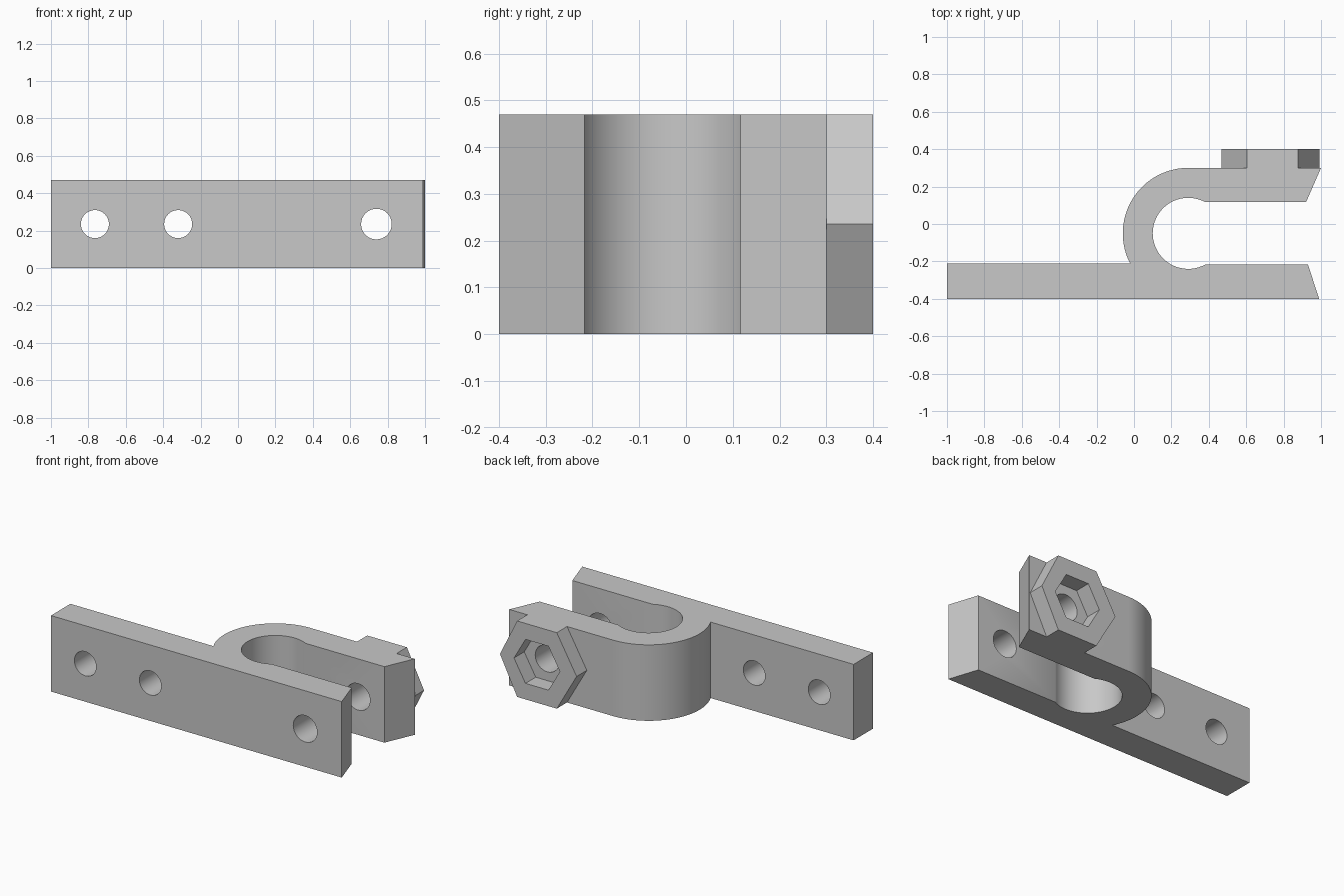
import bpy, bmesh
from math import sin, cos, pi, radians, asin

cube = bpy.data.objects.get("Cube")
if cube:
    bpy.data.objects.remove(cube, do_unlink=True)

HEIGHT = 0.47
MID = HEIGHT / 2
CX, CY = 0.29, -0.05          # centre of the clamp bend
R_OUT, R_IN = 0.35, 0.19
BOLT_X = 0.74

grey = bpy.data.materials.new("light grey")
grey.use_nodes = True
colour = (0.58, 0.58, 0.58, 1)
grey.diffuse_color = colour
grey.node_tree.nodes["Principled BSDF"].inputs["Base Color"].default_value = colour


def finish(name, bm):
    bmesh.ops.recalc_face_normals(bm, faces=bm.faces[:])
    mesh = bpy.data.meshes.new(name)
    bm.to_mesh(mesh)
    bm.free()
    mesh.materials.append(grey)
    obj = bpy.data.objects.new(name, mesh)
    bpy.context.collection.objects.link(obj)
    return obj


def activate(obj):
    bpy.ops.object.select_all(action='DESELECT')
    obj.select_set(True)
    bpy.context.view_layer.objects.active = obj


def arc(radius, start, end, steps):
    return [(CX + radius * cos(start + (end - start) * i / steps),
             CY + radius * sin(start + (end - start) * i / steps))
            for i in range(steps + 1)]


def prism(name, points, offset):
    bm = bmesh.new()
    face = bm.faces.new([bm.verts.new(p) for p in points])
    new = bmesh.ops.extrude_face_region(bm, geom=[face])["geom"]
    bmesh.ops.translate(bm, vec=offset,
                        verts=[v for v in new if isinstance(v, bmesh.types.BMVert)])
    return finish(name, bm)


# Strap and clamp drawn as one outline, then extruded upward
outer_end = pi + asin(0.16 / R_OUT)
mouth = asin(0.167 / R_IN)
outline = [(-1, -0.4), (0.99, -0.4), (0.93, -0.217)]
outline += arc(R_IN, 2 * pi - mouth, mouth, 40)
outline += [(0.92, 0.117), (1, 0.3)]
outline += arc(R_OUT, pi / 2, outer_end, 36)
outline += [(-1, CY - 0.16)]
body = prism("clamp_body", [(x, y, 0) for x, y in outline], (0, 0, HEIGHT))

# Screw holes and the clamp bolt hole, running front to back
for x, radius in ((-0.765, 0.075), (-0.32, 0.075), (BOLT_X, 0.082)):
    ring = [(x + radius * cos(2 * pi * i / 32), -0.6,
             MID + radius * sin(2 * pi * i / 32)) for i in range(32)]
    cutter = prism("hole_cutter", ring, (0, 1.2, 0))
    cutter.hide_render = True
    mod = body.modifiers.new("hole", 'BOOLEAN')
    mod.operation = 'DIFFERENCE'
    mod.solver = 'EXACT'
    mod.object = cutter
    activate(body)
    bpy.ops.object.modifier_apply(modifier=mod.name)
    bpy.data.objects.remove(cutter, do_unlink=True)

activate(body)
bpy.ops.object.shade_smooth_by_angle(angle=radians(30))

# Hexagonal nut holder on the back arm, open through its middle
bm = bmesh.new()


def hexagon(radius, y):
    return [bm.verts.new((min(BOLT_X + radius * cos(i * pi / 3), 0.993), y,
                          MID + radius * sin(i * pi / 3))) for i in range(6)]


R_NUT = MID / cos(pi / 6)
R_SOCKET = 0.157
loops = [hexagon(R_NUT, 0.3), hexagon(R_NUT, 0.4),
         hexagon(R_SOCKET, 0.4), hexagon(R_SOCKET, 0.3)]
for k in range(4):
    a, b = loops[k], loops[(k + 1) % 4]
    for i in range(6):
        j = (i + 1) % 6
        bm.faces.new((a[i], a[j], b[j], b[i]))
finish("nut_holder", bm)
